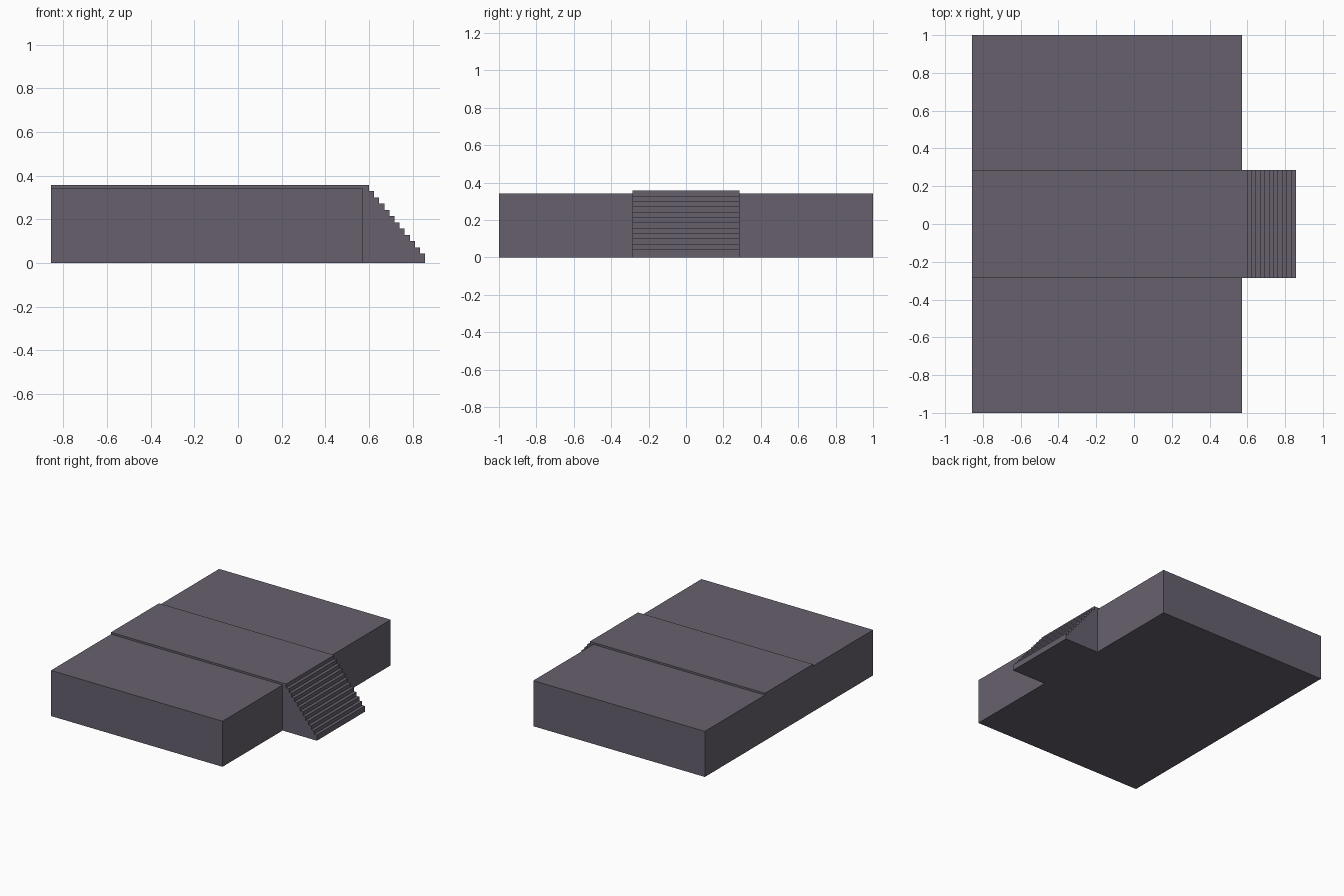
import bpy, bmesh

if "Cube" in bpy.data.objects:
    bpy.data.objects.remove(bpy.data.objects["Cube"])

U = 1 / 7                      # layout module
BACK, FRONT, TOE = -6 * U, 4 * U, 6 * U
SLAB_TOP, WALK_TOP = 2.4 * U, 2.5 * U
HALF_WALK = 2 * U

stone = bpy.data.materials.new("dark_stone")
stone.diffuse_color = (0.135, 0.118, 0.155, 1)
stone.use_nodes = True
stone.node_tree.nodes["Principled BSDF"].inputs["Base Color"].default_value = stone.diffuse_color


def extrude_profile(name, profile, half_width):
    """Extrude an x-z outline symmetrically along y."""
    bm = bmesh.new()
    face = bm.faces.new([bm.verts.new((x, -half_width, z)) for x, z in profile])
    ext = bmesh.ops.extrude_face_region(bm, geom=[face])
    moved = [g for g in ext["geom"] if isinstance(g, bmesh.types.BMVert)]
    bmesh.ops.translate(bm, verts=moved, vec=(0, 2 * half_width, 0))
    bmesh.ops.recalc_face_normals(bm, faces=bm.faces)
    mesh = bpy.data.meshes.new(name)
    bm.to_mesh(mesh)
    bm.free()
    mesh.materials.append(stone)
    obj = bpy.data.objects.new(name, mesh)
    bpy.context.collection.objects.link(obj)
    return obj


# Main platform
extrude_profile("platform",
                [(BACK, 0), (FRONT, 0), (FRONT, SLAB_TOP), (BACK, SLAB_TOP)], 1.0)

# Raised walkway running into the staircase
STEPS = 11
run = 1.8 * U / STEPS
first = 0.3 * U
rise = (WALK_TOP - first) / STEPS
outline = [(BACK, SLAB_TOP), (FRONT, SLAB_TOP), (FRONT, 0), (TOE, 0)]
for i in range(STEPS):
    z = first + i * rise
    outline += [(TOE - i * run, z), (TOE - (i + 1) * run, z)]
outline += [(TOE - STEPS * run, WALK_TOP), (BACK, WALK_TOP)]
extrude_profile("walkway_and_stairs", outline, HALF_WALK)
